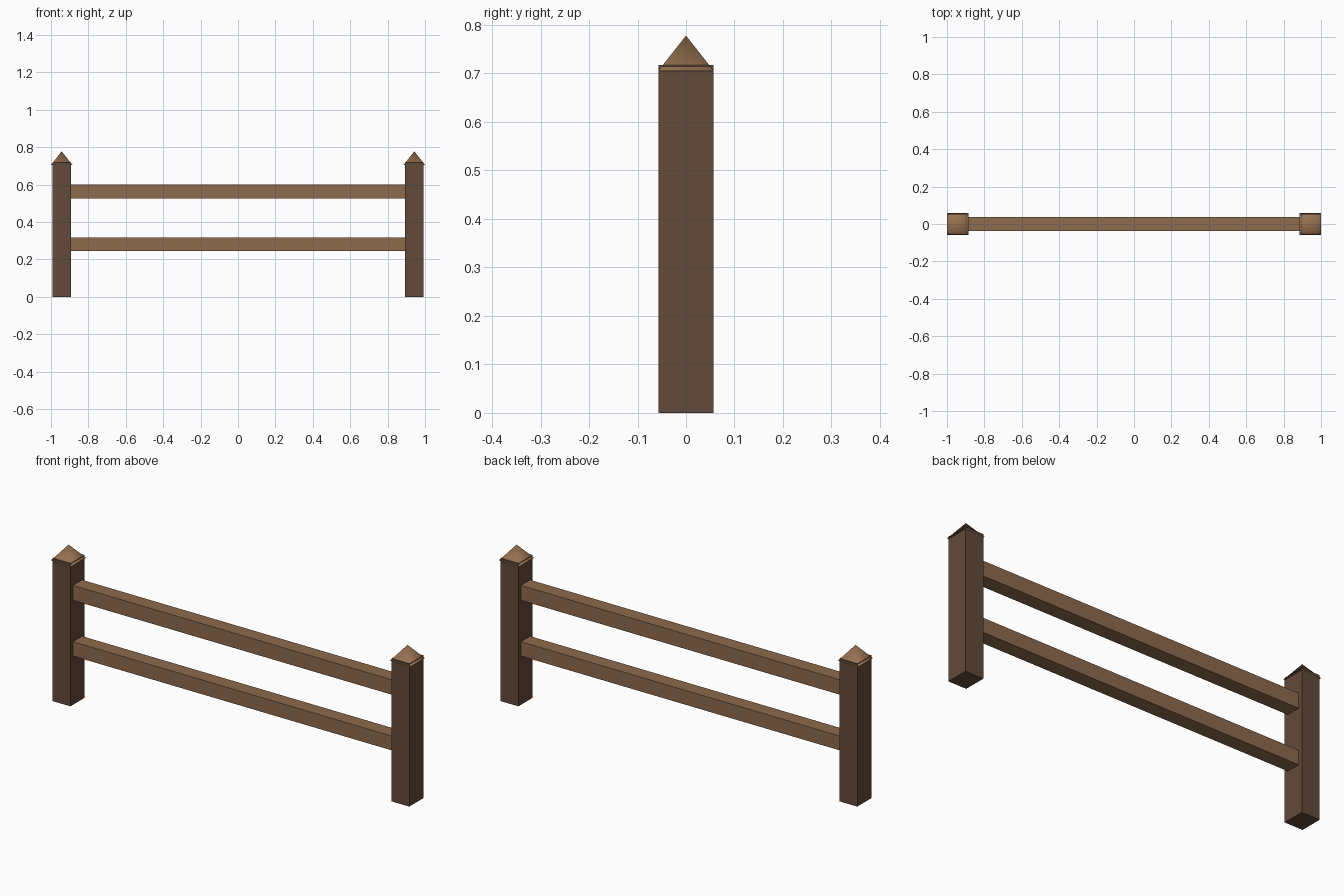
import bpy
import math

if "Cube" in bpy.data.objects:
    bpy.data.objects.remove(bpy.data.objects["Cube"])


def material(name, rgb):
    m = bpy.data.materials.new(name)
    m.diffuse_color = (*rgb, 1)
    m.use_nodes = True
    m.node_tree.nodes["Principled BSDF"].inputs["Base Color"].default_value = m.diffuse_color
    return m


dark_wood = material("dark_wood", (0.125, 0.068, 0.043))
light_wood = material("light_wood", (0.27, 0.145, 0.073))
cap_wood = material("cap_wood", (0.31, 0.17, 0.085))


def box(name, center, size, mat):
    bpy.ops.mesh.primitive_cube_add(size=1, location=center)
    ob = bpy.context.object
    ob.name = name
    ob.scale = size
    bpy.ops.object.transform_apply(location=False, rotation=False, scale=True)
    ob.data.materials.append(mat)
    return ob


POST_X, CAP_HALF = 0.9425, 0.0575
POST_TOP, CAP_BASE, CAP_TOP = 0.717, 0.705, 0.778

for side, label in ((-1, "left"), (1, "right")):
    # Square post, its top edge just breaking through the cap
    box(label + "_post", (side * POST_X, 0, POST_TOP / 2),
        (0.1, 0.114, POST_TOP), dark_wood)

    # Four-sided pointed cap with softly shaded sides
    bpy.ops.mesh.primitive_cone_add(
        vertices=4, radius1=CAP_HALF * math.sqrt(2), radius2=0,
        depth=CAP_TOP - CAP_BASE,
        location=(side * POST_X, 0, (CAP_BASE + CAP_TOP) / 2),
        rotation=(0, 0, math.pi / 4))
    cap = bpy.context.object
    cap.name = label + "_post_cap"
    bpy.ops.object.transform_apply(location=False, rotation=True, scale=False)
    cap.data.materials.append(cap_wood)
    bpy.ops.object.shade_smooth_by_angle(angle=math.radians(80))

# Two horizontal rails between the posts
for label, low, high in (("lower", 0.245, 0.317), ("upper", 0.525, 0.6)):
    box(label + "_rail", (0, 0, (low + high) / 2),
        (1.79, 0.073, high - low), light_wood)
